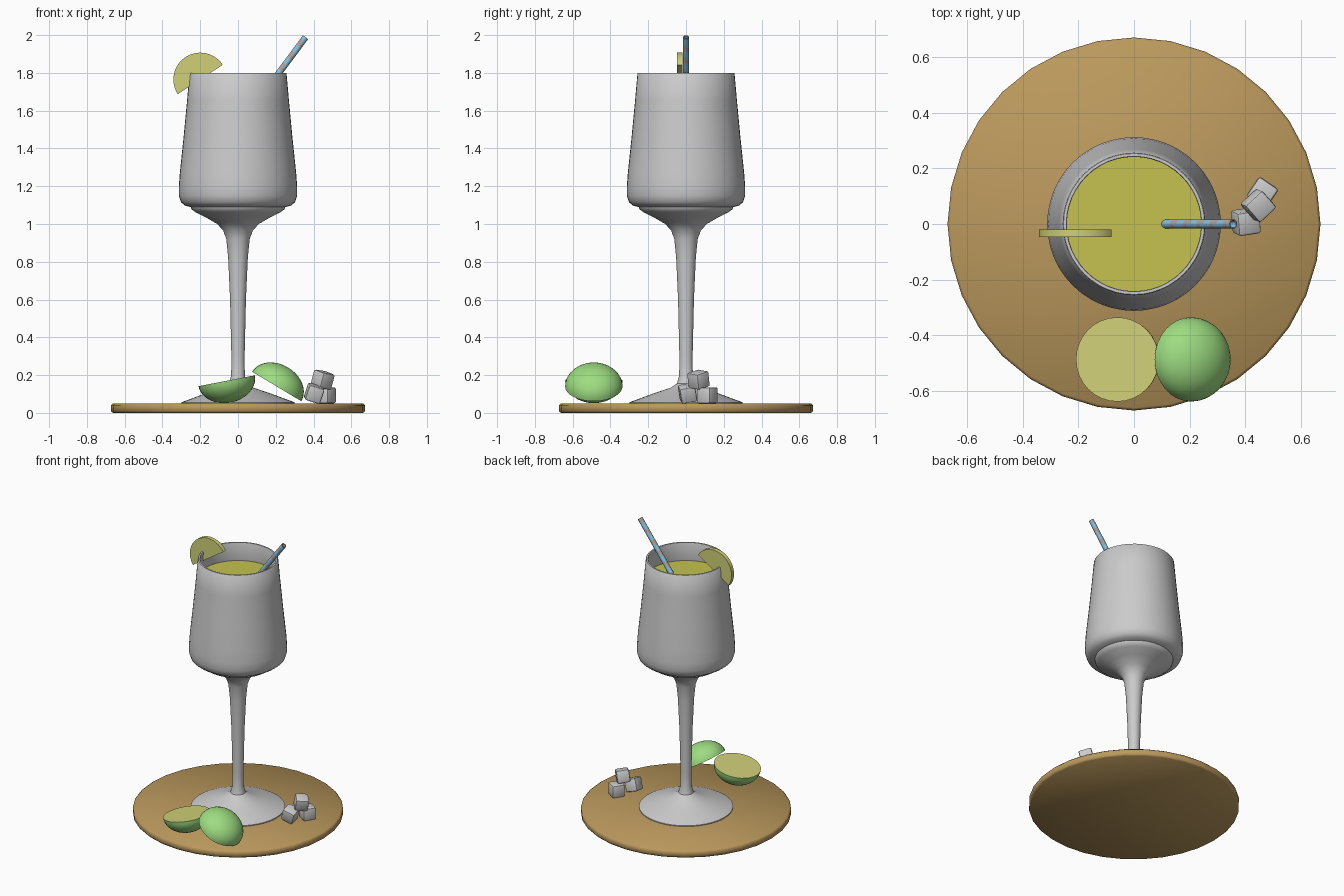
import bpy, bmesh, math
from mathutils import Vector

if "Cube" in bpy.data.objects:
    bpy.data.objects.remove(bpy.data.objects["Cube"])


def material(name, rgb):
    m = bpy.data.materials.new(name)
    m.diffuse_color = (*rgb, 1)
    m.use_nodes = True
    m.node_tree.nodes["Principled BSDF"].inputs["Base Color"].default_value = m.diffuse_color
    return m


WOOD = material("wood", (0.50, 0.32, 0.11))
DRINK = material("drink", (0.56, 0.54, 0.08))
PULP = material("pulp", (0.63, 0.63, 0.19))
RIND = material("rind", (0.34, 0.72, 0.22))
BLUE = material("straw_blue", (0.25, 0.55, 0.75))
STRIPE = material("straw_stripe", (0.45, 0.36, 0.33))


def finish(name, bm, mats=(), angle=40, loc=(0, 0, 0), rot=(0, 0, 0)):
    bmesh.ops.recalc_face_normals(bm, faces=bm.faces)
    me = bpy.data.meshes.new(name)
    bm.to_mesh(me)
    bm.free()
    ob = bpy.data.objects.new(name, me)
    bpy.context.collection.objects.link(ob)
    for m in mats:
        me.materials.append(m)
    ob.location, ob.rotation_euler = loc, rot
    bpy.ops.object.select_all(action='DESELECT')
    bpy.context.view_layer.objects.active = ob
    ob.select_set(True)
    bpy.ops.object.shade_smooth_by_angle(angle=math.radians(angle))
    return ob


def lathe(profile, steps, closed=False):
    """Spin a list of (radius, height) points around z."""
    bm = bmesh.new()
    vs = [bm.verts.new((r * 0, r, z)) for r, z in profile]
    n = len(vs)
    edges = [bm.edges.new((vs[i], vs[(i + 1) % n])) for i in range(n if closed else n - 1)]
    bmesh.ops.spin(bm, geom=vs + edges, cent=(0, 0, 0), axis=(0, 0, 1),
                   angle=2 * math.pi, steps=steps, use_duplicate=False)
    bmesh.ops.remove_doubles(bm, verts=bm.verts, dist=1e-5)
    return bm


# Round wooden board
finish("board", lathe([(0, 0), (0.662, 0), (0.672, 0.009), (0.672, 0.041),
                       (0.662, 0.05), (0, 0.05)], 32), [WOOD], 50)

# Stemmed glass: outer skin up, over the rim, then inner skin down
inner = [(0.252, 1.67), (0.277, 1.45), (0.297, 1.25), (0.301, 1.17),
         (0.288, 1.125), (0.24, 1.095), (0.16, 1.05), (0.08, 1.015), (0, 1.0)]
outer = [(0, 0.05), (0.30, 0.05), (0.30, 0.056), (0.18, 0.10), (0.08, 0.134),
         (0.048, 0.155), (0.036, 0.20), (0.035, 0.30), (0.042, 0.60), (0.052, 0.82),
         (0.062, 0.92), (0.078, 0.965), (0.11, 1.0), (0.17, 1.035), (0.225, 1.062),
         (0.246, 1.078), (0.25, 1.09), (0.28, 1.097), (0.302, 1.115), (0.313, 1.15),
         (0.313, 1.20), (0.308, 1.27), (0.288, 1.46), (0.270, 1.65), (0.257, 1.797),
         (0.254, 1.80), (0.244, 1.80), (0.242, 1.796)]
finish("glass", lathe(outer + inner, 48), (), 40)

# Drink filling the bowl
finish("drink", lathe([(0, 1.67)] + [(max(r - 0.003, 0), z + (0.003 if i else 0))
                                     for i, (r, z) in enumerate(inner)], 48), [DRINK])

# Striped hollow straw leaning against the rim
LEAN, LENGTH, RINGS = 0.641, 0.98, 49
zs = [-LENGTH * i / RINGS for i in range(RINGS + 1)]
bm = lathe([(0.017, z) for z in zs] + [(0.013, z) for z in reversed(zs)], 16, closed=True)
for f in bm.faces:
    c = f.calc_center_median()
    turn = math.atan2(c.y, c.x) / (2 * math.pi) + c.z / 0.08
    f.material_index = int(turn % 1 < 0.4)
finish("straw", bm, [BLUE, STRIPE], 40, (0.358, 0, 1.989), (0, LEAN, 0))

# Half slice of lime on the rim
bm = bmesh.new()
R, TILT = 0.142, math.radians(33)
arc = [TILT + math.pi * i / 24 for i in range(25)]
face = bm.faces.new([bm.verts.new((-0.20 + R * math.cos(a), -0.047, 1.765 + R * math.sin(a)))
                     for a in arc])
ext = bmesh.ops.extrude_face_region(bm, geom=[face])
bmesh.ops.translate(bm, vec=(0, 0.028, 0),
                    verts=[v for v in ext['geom'] if isinstance(v, bmesh.types.BMVert)])
finish("lime_slice", bm, [PULP], 30)

# Two lime halves: rind dome with a flat pulp face
for name, loc, ry in (("lime_half_up", (-0.06, -0.488, 0.17), math.pi - 0.19),
                      ("lime_half_down", (0.205, -0.488, 0.14), 0.54)):
    dome = [(0.152 * math.cos(t), 0.117 * math.sin(t))
            for t in (math.pi / 2 * i / 10 for i in range(11))]
    bm = lathe([(0, 0), (0.147, 0)] + dome, 32)
    for f in bm.faces:
        f.material_index = int(f.calc_center_median().z < 1e-4)
    finish(name, bm, [RIND, PULP], 40, loc, (0, ry, 0))

# Ice cubes with softened edges
for i, (loc, rot) in enumerate((((0.403, 0.008, 0.104), (0.2, 0.3, 0.15)),
                                ((0.448, 0.066, 0.176), (0.25, 0.12, 0.75)),
                                ((0.463, 0.113, 0.093), (0, 0, -0.6)))):
    bm = bmesh.new()
    bmesh.ops.create_cube(bm, size=0.085)
    bmesh.ops.bevel(bm, geom=bm.edges[:], offset=0.01, segments=2,
                    affect='EDGES', profile=0.5)
    finish("ice_cube_%d" % (i + 1), bm, (), 40, loc, rot)
